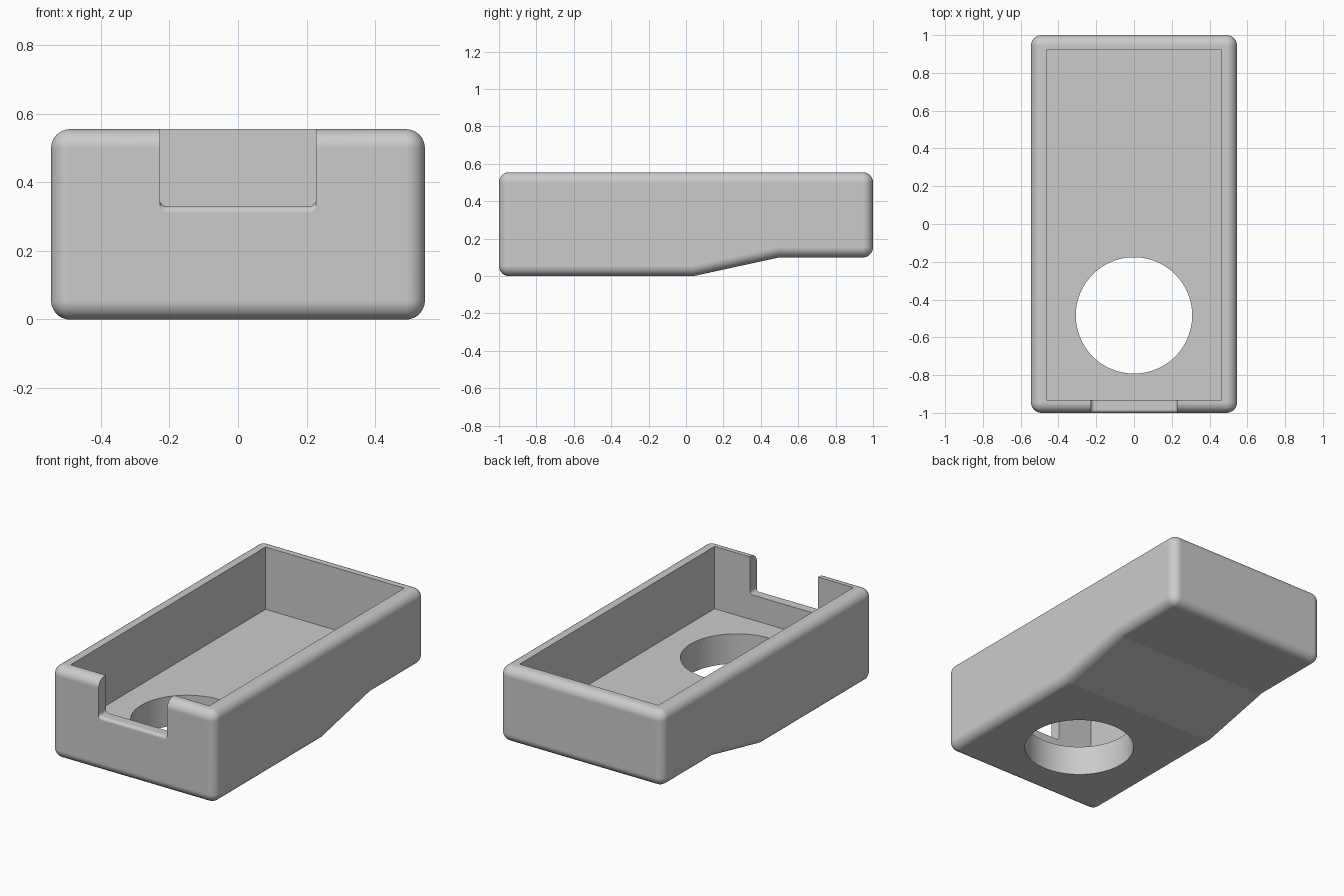
import bpy, bmesh, math

if "Cube" in bpy.data.objects:
    bpy.data.objects.remove(bpy.data.objects["Cube"])

RAD = 0.055              # outer edge rounding
TOP = 0.555              # rim height

grey = bpy.data.materials.new("plain grey")
grey.diffuse_color = (0.6, 0.6, 0.6, 1)
grey.use_nodes = True
grey.node_tree.nodes["Principled BSDF"].inputs["Base Color"].default_value = grey.diffuse_color


def loft(name, sections):
    """Closed solid through matching rings of points."""
    bm = bmesh.new()
    rings = [[bm.verts.new(p) for p in ring] for ring in sections]
    n = len(rings[0])
    for a, b in zip(rings, rings[1:]):
        for i in range(n):
            j = (i + 1) % n
            bm.faces.new((a[i], a[j], b[j], b[i]))
    bm.faces.new(rings[0])
    bm.faces.new(rings[-1])
    bmesh.ops.recalc_face_normals(bm, faces=bm.faces)
    mesh = bpy.data.meshes.new(name)
    bm.to_mesh(mesh)
    bm.free()
    obj = bpy.data.objects.new(name, mesh)
    bpy.context.collection.objects.link(obj)
    mesh.materials.append(grey)
    return obj


def box(name, x, y0, y1, z0, z1):
    return loft(name, [[(-x, y0, z), (x, y0, z), (x, y1, z), (-x, y1, z)]
                       for z in (z0, z1)])


def apply(obj, mod):
    bpy.ops.object.select_all(action='DESELECT')
    bpy.context.view_layer.objects.active = obj
    obj.select_set(True)
    bpy.ops.object.modifier_apply(modifier=mod.name)


def cut(obj, cutter):
    mod = obj.modifiers.new("cut", 'BOOLEAN')
    mod.operation, mod.solver, mod.object = 'DIFFERENCE', 'EXACT', cutter
    apply(obj, mod)
    bpy.data.objects.remove(cutter)


# Outer body: stepped side profile, rounded on all outer edges
side = [(-1, 0), (0.04, 0), (0.5, 0.1), (1, 0.1), (1, TOP), (-1, TOP)]
body = loft("tray_body", [[(x, y, z) for y, z in side] for x in (-0.545, 0.545)])
bev = body.modifiers.new("round", 'BEVEL')
bev.width, bev.segments = RAD, 12
bev.limit_method, bev.angle_limit = 'ANGLE', math.radians(40)
apply(body, bev)

# Open cavity
cut(body, box("cavity_cutter", 0.462, -0.932, 0.922, 0.18, 0.8))

# Round hole through the floor
circle = [(0.308 * math.cos(a), -0.484 + 0.308 * math.sin(a))
          for a in (math.tau * i / 96 for i in range(96))]
cut(body, loft("hole_cutter", [[(x, y, z) for x, y in circle] for z in (-0.2, 0.3)]))


# Front notch: rounded lower corners, sill rounded over at the outer face
def notch_ring(y, drop):
    r, w, z0 = 0.02, 0.228, 0.33 - drop
    right = [(w - r + r * math.sin(a), z0 + r - r * math.cos(a))
             for a in (math.pi / 2 * i / 10 for i in range(11))]
    pts = right + [(w, 0.8), (-w, 0.8)] + [(-x, z) for x, z in reversed(right)]
    return [(x, y, z) for x, z in pts]


R = 0.018
rings = [notch_ring(-0.85, 0)]
for i in range(11):
    a = math.pi / 2 * i / 10
    rings.append(notch_ring(-1 + R - R * math.sin(a), R * (1 - math.cos(a))))
rings.append(notch_ring(-1.1, R))
cut(body, loft("notch_cutter", rings))

# Smooth rounding with crisp edges and flat panels
bpy.ops.object.select_all(action='DESELECT')
bpy.context.view_layer.objects.active = body
body.select_set(True)
bpy.ops.object.shade_smooth_by_angle(angle=math.radians(11))
wn = body.modifiers.new("flat_panels", 'WEIGHTED_NORMAL')
wn.keep_sharp = True
